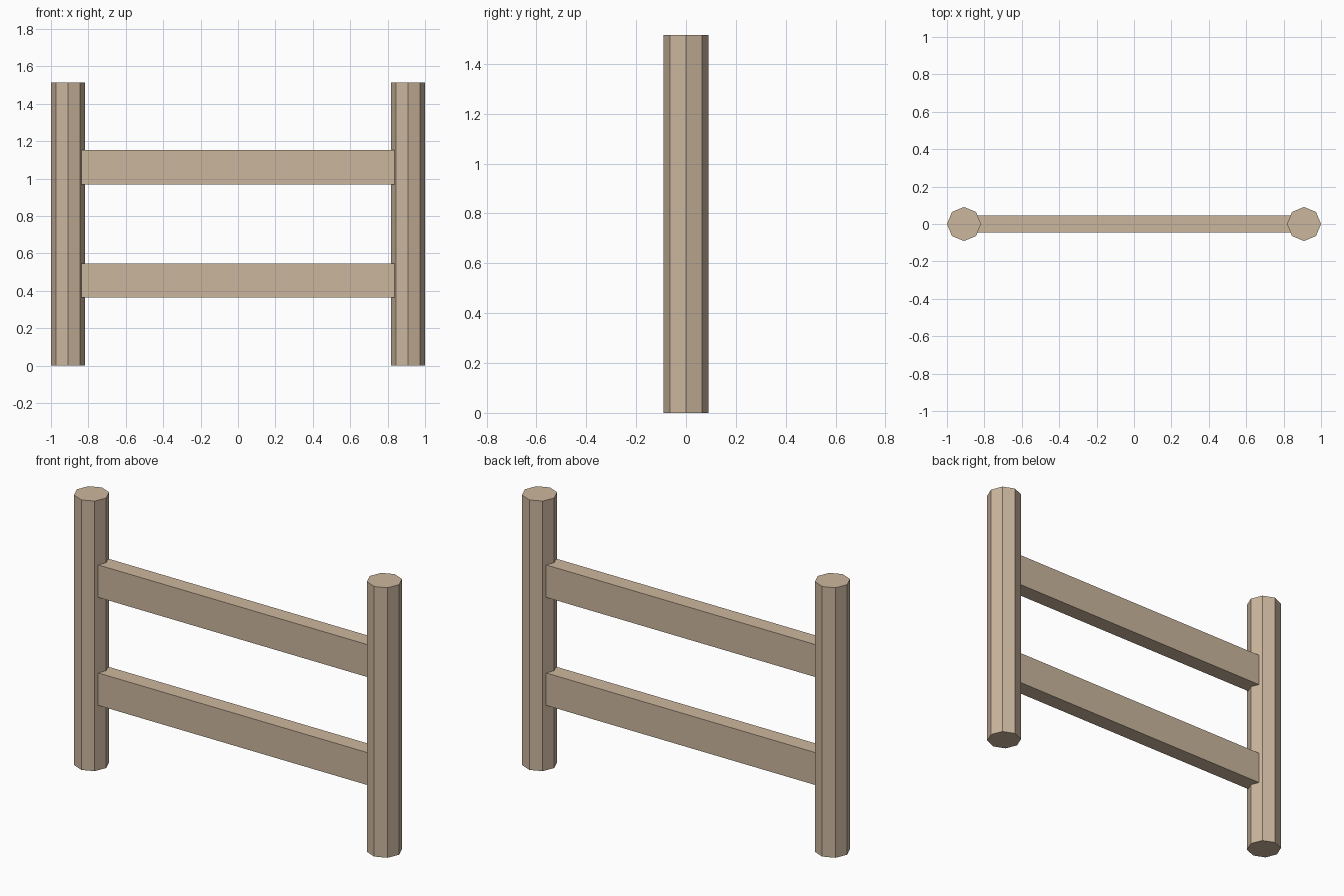
import bpy

if "Cube" in bpy.data.objects:
    bpy.data.objects.remove(bpy.data.objects["Cube"])

R = 0.091        # post radius
H = 1.515        # post height
PX = 1.0 - R     # post centre offset

wood = bpy.data.materials.new("wood")
wood.diffuse_color = (0.60, 0.47, 0.34, 1)
wood.use_nodes = True
wood.node_tree.nodes["Principled BSDF"].inputs["Base Color"].default_value = wood.diffuse_color


def finish(name):
    obj = bpy.context.object
    obj.name = name
    obj.data.materials.append(wood)
    return obj


# Octagonal posts, with a corner pointing along x
for name, side in (("left_post", -1), ("right_post", 1)):
    bpy.ops.mesh.primitive_cylinder_add(vertices=8, radius=R, depth=H,
                                        location=(side * PX, 0, H / 2))
    finish(name)

# Flat rails, set into the posts at both ends
for name, z in (("lower_rail", 0.455), ("upper_rail", 1.061)):
    bpy.ops.mesh.primitive_cube_add(size=1, location=(0, 0, z))
    rail = finish(name)
    rail.scale = (2 * PX, 0.091, 0.182)
    bpy.ops.object.transform_apply(location=False, rotation=False, scale=True)
